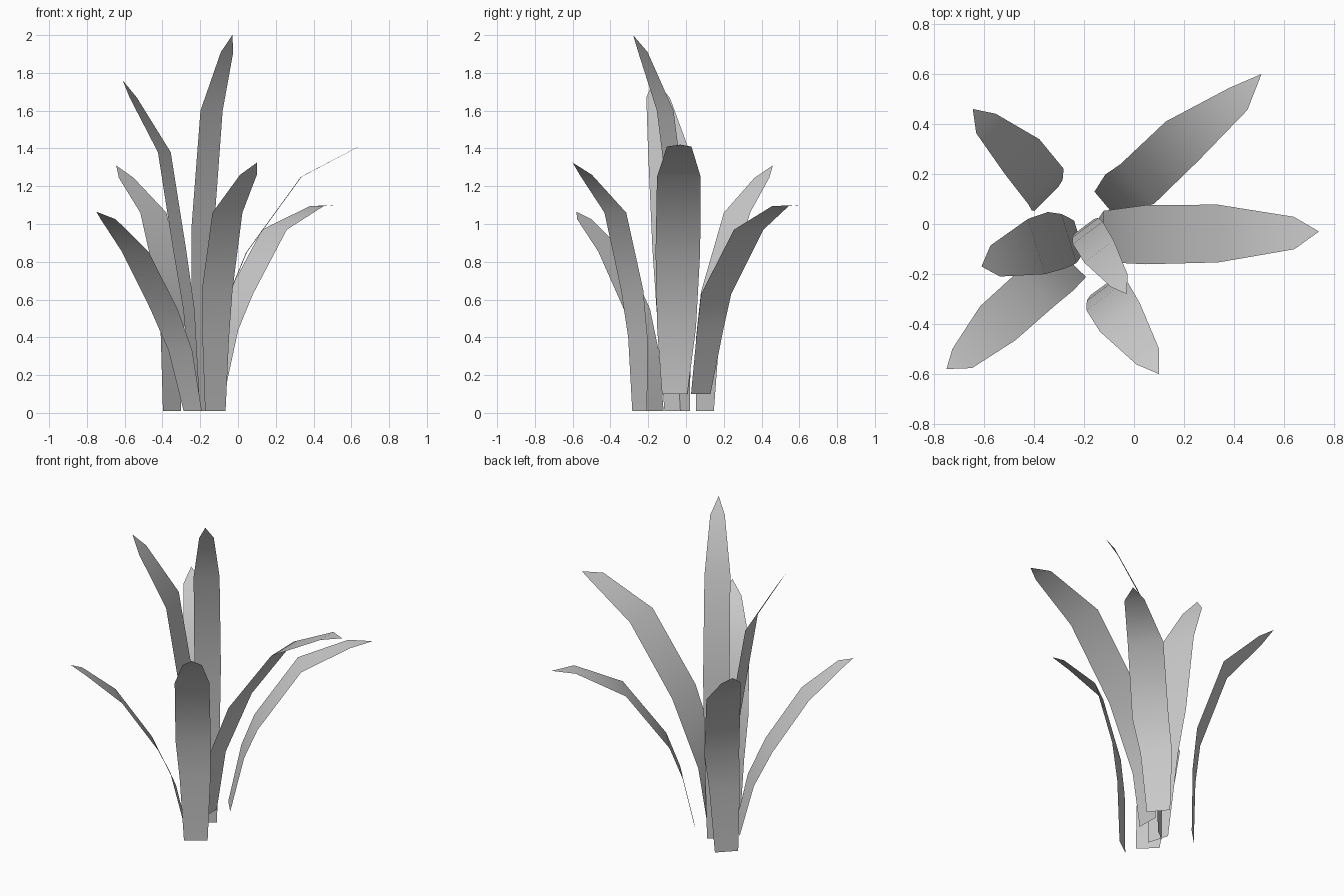
import bpy, bmesh, math
from mathutils import Vector

# Half-widths of a blade from root to shoulder (the tip is a point)
WIDTHS = (0.067, 0.087, 0.1, 0.098, 0.055)


def leaf(name, heading, scale, spine):
    """Single-sheet blade: spine of six centres, widened sideways to the heading."""
    a = math.radians(heading)
    side = Vector((-math.sin(a), math.cos(a), 0))
    bm = bmesh.new()
    rows = []
    for i, p in enumerate(spine[:-1]):
        w = WIDTHS[i] * (scale if i else min(scale, 1.0))
        rows.append((bm.verts.new(Vector(p) + side * w),
                     bm.verts.new(Vector(p) - side * w)))
    for (l0, r0), (l1, r1) in zip(rows, rows[1:]):
        bm.faces.new((r0, r1, l1, l0))
    tip = bm.verts.new(spine[-1])
    bm.faces.new((rows[-1][1], tip, rows[-1][0]))
    for f in bm.faces:
        f.smooth = True
    mesh = bpy.data.meshes.new(name)
    bm.to_mesh(mesh)
    bm.free()
    bpy.context.collection.objects.link(bpy.data.objects.new(name, mesh))


# Tall centre leaves
leaf("tallest_leaf", -53, 0.75, [
    (-.20, -.01, .01), (-.195, -.015, .6), (-.185, -.035, 1.0),
    (-.14, -.11, 1.6), (-.058, -.228, 1.91), (-.03, -.28, 2.0)])
leaf("tall_left_leaf", 197, 1.18, [
    (-.22, -.05, .01), (-.26, -.058, .55), (-.31, -.065, .87),
    (-.39, -.09, 1.38), (-.555, -.148, 1.67), (-.61, -.17, 1.76)])

# Right-hand leaves
leaf("right_leaf", 1, 1.18, [
    (-.15, -.06, .1), (-.12, -.05, .45), (.045, -.043, .85),
    (.335, -.038, 1.25), (.64, -.036, 1.41), (.74, -.03, 1.42)])
leaf("back_right_leaf", 40, 1.04, [
    (-.115, .078, .1), (-.057, .128, .44), (.013, .16, .63),
    (.193, .332, .97), (.417, .5, 1.095), (.51, .6, 1.1)])

# Lower outer leaves
leaf("back_left_leaf", 135, 1.0, [
    (-.35, .1, .01), (-.347, .115, .4), (-.352, .15, .64),
    (-.448, .27, 1.06), (-.592, .402, 1.245), (-.645, .46, 1.31)])
leaf("front_left_leaf", 226, 1.0, [
    (-.24, -.165, .01), (-.305, -.205, .33), (-.392, -.26, .55),
    (-.545, -.397, .855), (-.687, -.538, 1.025), (-.75, -.58, 1.065)])
leaf("front_right_leaf", -54, 1.0, [
    (-.12, -.245, .01), (-.118, -.255, .4), (-.11, -.285, .65),
    (-.056, -.374, 1.06), (.055, -.53, 1.26), (.1, -.6, 1.325)])
